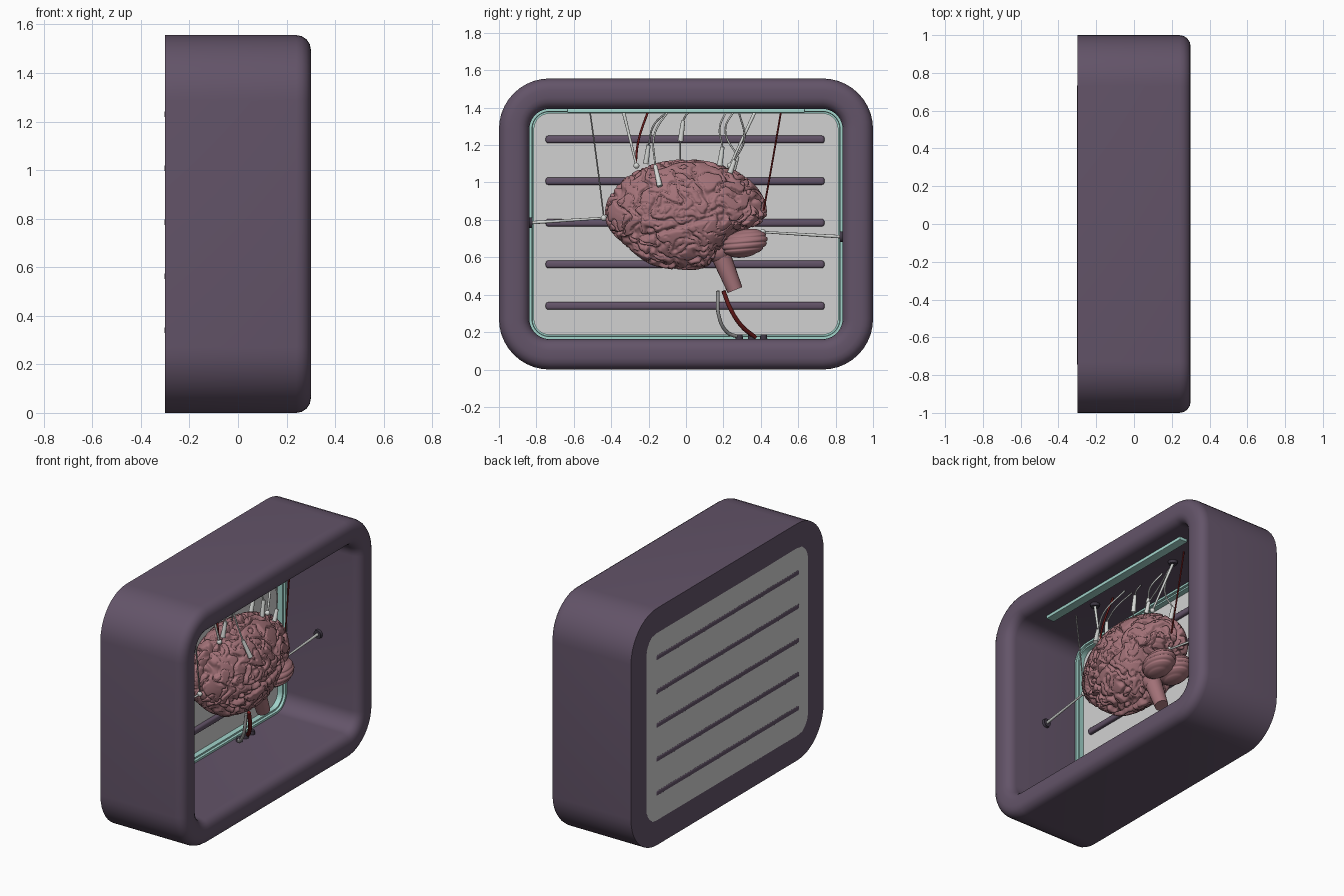
import bpy, bmesh, math
from mathutils import Vector, noise

cube = bpy.data.objects.get("Cube")
if cube:
    bpy.data.objects.remove(cube)


def material(name, *rgb):
    m = bpy.data.materials.new(name)
    m.use_nodes = True
    m.diffuse_color = (*rgb, 1)
    m.node_tree.nodes["Principled BSDF"].inputs["Base Color"].default_value = (*rgb, 1)
    return m


PURPLE = material("dusky purple", 0.125, 0.088, 0.14)
PANEL = material("pale grey", 0.64, 0.64, 0.64)
TEAL = material("pale teal", 0.36, 0.66, 0.6)
PINK = material("flesh pink", 0.37, 0.17, 0.19)
RED = material("dark red", 0.16, 0.012, 0.012)
WHITE = material("off white", 0.66, 0.68, 0.66)
GREY = material("cable grey", 0.36, 0.36, 0.36)
DARK = material("dark plum", 0.05, 0.04, 0.06)


def finish(name, bm, mat, angle=40):
    bmesh.ops.recalc_face_normals(bm, faces=bm.faces)
    me = bpy.data.meshes.new(name)
    bm.to_mesh(me)
    bm.free()
    me.materials.append(mat)
    for p in me.polygons:
        p.use_smooth = True
    me.set_sharp_from_angle(angle=math.radians(angle))
    ob = bpy.data.objects.new(name, me)
    bpy.context.collection.objects.link(ob)
    return ob


MID, HALF_Y, HALF_Z, RADIUS, ARC = 0.778, 1.0, 0.778, 0.27, 10


def loft(name, stages, mat, solid=False):
    """Sweep rounded rectangles, one per (x, inset); close into a ring or cap."""
    bm = bmesh.new()
    rings = []
    for x, inset in stages:
        r = max(RADIUS - inset, 0.02)
        ring = []
        for q, (sy, sz) in enumerate([(1, 1), (-1, 1), (-1, -1), (1, -1)]):
            for i in range(ARC + 1):
                a = math.pi / 2 * (q + i / ARC)
                ring.append(bm.verts.new((x,
                    sy * (HALF_Y - inset - r) + r * math.cos(a),
                    MID + sz * (HALF_Z - inset - r) + r * math.sin(a))))
        rings.append(ring)
    n = len(rings[0])
    for k in range(len(rings) - (1 if solid else 0)):
        a, b = rings[k], rings[(k + 1) % len(rings)]
        for i in range(n):
            j = (i + 1) % n
            bm.faces.new((a[i], a[j], b[j], b[i]))
    if solid:
        bm.faces.new(rings[0])
        bm.faces.new(rings[-1])
    return finish(name, bm, mat)


def box(name, center, size, mat, bevel=0.0):
    bm = bmesh.new()
    bmesh.ops.create_cube(bm, size=1)
    for v in bm.verts:
        v.co = Vector(center) + Vector(s * c for s, c in zip(size, v.co))
    if bevel:
        bmesh.ops.bevel(bm, geom=bm.edges[:], offset=bevel, segments=3,
                        profile=0.5, affect='EDGES')
    return finish(name, bm, mat)


def cone(name, a, b, r1, r2, mat, sides=14):
    a, b = Vector(a), Vector(b)
    bm = bmesh.new()
    bmesh.ops.create_cone(bm, cap_ends=True, segments=sides, radius1=r1,
                          radius2=r2, depth=(b - a).length)
    rot = (b - a).to_track_quat('Z', 'Y')
    for v in bm.verts:
        v.co = (a + b) / 2 + rot @ v.co
    return finish(name, bm, mat)


def ball(name, center, r, mat):
    bm = bmesh.new()
    bmesh.ops.create_uvsphere(bm, u_segments=14, v_segments=8, radius=r)
    bmesh.ops.translate(bm, verts=bm.verts, vec=center)
    return finish(name, bm, mat)


def cable(name, points, r, mat):
    cu = bpy.data.curves.new(name, 'CURVE')
    cu.dimensions = '3D'
    cu.bevel_depth, cu.bevel_resolution, cu.resolution_u = r, 2, 10
    cu.use_fill_caps = True
    sp = cu.splines.new('BEZIER')
    sp.bezier_points.add(len(points) - 1)
    for bp, p in zip(sp.bezier_points, points):
        bp.co = p
        bp.handle_left_type = bp.handle_right_type = 'AUTO'
    cu.materials.append(mat)
    ob = bpy.data.objects.new(name, cu)
    bpy.context.collection.objects.link(ob)
    return ob


# Case: rounded frame with soft front lip
WALL, LIP = 0.163, 0.06
lip = [(i * math.pi / 8) for i in range(5)]
outer = [(0.24 + LIP * math.sin(a), LIP * (1 - math.cos(a))) for a in lip]
inner = [(x, WALL - d) for x, d in reversed(outer)]
loft("case_frame", [(-0.3, 0)] + outer + inner + [(-0.3, WALL)], PURPLE)

# Back panel, its bars and the stepped trim
loft("back_panel", [(-0.3, WALL - 0.003), (-0.28, WALL - 0.003)], PANEL, solid=True)
for i in range(5):
    box(f"panel_bar_{i + 1}", (-0.28, -0.005, 0.34 + 0.2225 * i),
        (0.046, 1.49, 0.04), PURPLE, 0.013)
loft("panel_trim", [(-0.285, 0.158), (-0.23, 0.158), (-0.23, 0.176),
                    (-0.245, 0.178), (-0.245, 0.188), (-0.285, 0.188)], TEAL)
box("ceiling_strip", (0.137, 0, 1.383), (0.06, 1.27, 0.022), TEAL, 0.004)


# Brain: profiled ellipsoid with winding folds
def step(lo, hi, t):
    t = min(max((t - lo) / (hi - lo), 0), 1)
    return t * t * (3 - 2 * t)


def brain_point(d):
    x, y, z = d
    up = 0.285
    down = 0.29 - 0.18 * step(0.2, 0.65, y) - 0.06 * step(0.4, 0.9, -y)
    narrow = 1 - 0.14 * step(0.1, 1, -y)
    return Vector((0.21 * x * narrow, 0.427 * y, 0.83 + z * (up if z > 0 else down)))


bm = bmesh.new()
bmesh.ops.create_icosphere(bm, subdivisions=7, radius=1)
for v in bm.verts:
    d = v.co.normalized()
    p = brain_point(d)
    side = 1 if p.x > 0 else -1
    q = p * 9 + Vector((side * 7, 0, 0))
    q += 0.55 * noise.noise_vector(p * 13 + Vector((side * 3, 0, 0)))
    n = noise.noise(q)
    fold = math.exp(-(n / 0.085) ** 2)
    fine = math.exp(-(noise.noise(q * 1.7 + Vector((4, 9, 2))) / 0.07) ** 2)
    cut = 0.026 * max(fold, 0.6 * fine)
    # Split between hemispheres and the side groove above the temporal lobe
    cut += 0.05 * math.exp(-(p.x / 0.012) ** 2)
    groove = p.z - (0.73 + 0.3 * (p.y + 0.15))
    if -0.25 < p.y < 0.15:
        cut += 0.02 * math.exp(-(groove / 0.012) ** 2)
    out = Vector((d.x / 0.21, d.y / 0.43, d.z / 0.28)).normalized()
    v.co = p + out * (0.012 - cut)
finish("brain", bm, PINK, 180)

# Cerebellum lobes with layered ridges
for s, label in ((1, "left"), (-1, "right")):
    bm = bmesh.new()
    bmesh.ops.create_uvsphere(bm, u_segments=48, v_segments=64, radius=1)
    for v in bm.verts:
        d = v.co.copy()
        ridge = 1 - 0.07 * abs(math.cos(d.z * 8 + d.y * 1.2)) ** 6
        v.co = Vector((s * 0.065 + 0.09 * d.x * ridge, 0.315 + 0.122 * d.y * ridge,
                       0.675 + 0.075 * d.z + 0.02 * d.y))
    finish(f"cerebellum_{label}", bm, PINK, 180)

# Brain stem
cone("brain_stem", (0, 0.15, 0.7), (0, 0.262, 0.425), 0.058, 0.042, PINK, 20)
ball("stem_bulge", (0, 0.175, 0.635), 0.068, PINK)

# Support rods: mount on the case, shaft, ball tip on the brain
rods = {"front": ((0, -0.84, 0.785), (0.03, -0.44, 0.81)),
        "back": ((0, 0.84, 0.71), (0.06, 0.41, 0.735)),
        "top_front": ((0.03, -0.335, 1.392), (0.05, -0.265, 1.09)),
        "top_back": ((0, 0.37, 1.392), (0.05, 0.235, 1.09))}
for label, (a, b) in rods.items():
    a, b = Vector(a), Vector(b)
    axis = Vector((0, -math.copysign(1, a.y), 0)) if "top" not in label else Vector((0, 0, -1))
    cone(f"{label}_mount", a, a + axis * 0.018, 0.03, 0.026, DARK, 16)
    cone(f"{label}_rod", a + axis * 0.012, b, 0.009, 0.006, WHITE)
    ball(f"{label}_rod_tip", b, 0.016, WHITE)

# Electrode plugs with looping cables up to the ceiling
plugs = [((0.04, -0.215, 1.10), (0.05, -0.2, 1.20), (0.0, -0.17, 1.31), (-0.05, -0.08, 1.39)),
         ((0.19, -0.14, 0.98), (0.15, -0.165, 1.09), (0.09, -0.17, 1.25), (0.0, -0.09, 1.39)),
         ((-0.02, -0.03, 1.22), (-0.02, -0.015, 1.33), (-0.02, 0.0, 1.36), (-0.03, 0.03, 1.39)),
         ((0.05, 0.18, 1.09), (0.05, 0.195, 1.19), (0.02, 0.18, 1.29), (-0.04, 0.22, 1.39)),
         ((0.1, 0.235, 1.05), (0.1, 0.26, 1.12), (0.06, 0.31, 1.22), (-0.04, 0.28, 1.39)),
         ((-0.08, 0.25, 1.06), (-0.08, 0.275, 1.14), (-0.07, 0.21, 1.28), (-0.06, 0.26, 1.39))]
for i, (a, b, c, e) in enumerate(plugs, 1):
    cone(f"electrode_{i}", a, b, 0.015, 0.011, WHITE)
    cable(f"electrode_cable_{i}", [b, c, e], 0.005, GREY if i % 2 else WHITE)
cone("hanging_lead", (-0.02, -0.03, 1.12), (-0.02, -0.03, 1.23), 0.004, 0.004, GREY)

# Straight and red leads
cable("grey_lead", [(0.03, -0.44, 0.82), (0.03, -0.475, 1.1), (0.03, -0.515, 1.39)], 0.004, GREY)
cable("red_lead_back", [(0.05, 0.415, 0.85), (0.04, 0.46, 1.1), (0.03, 0.51, 1.39)], 0.005, RED)
cable("red_lead_front", [(0.05, -0.27, 1.09), (0.03, -0.255, 1.22), (0.0, -0.2, 1.39)], 0.006, RED)

# Tubes below the stem and their floor sockets
cable("grey_tube", [(-0.06, 0.17, 0.42), (-0.08, 0.175, 0.29), (-0.14, 0.22, 0.2),
                    (-0.2, 0.29, 0.172)], 0.01, GREY)
cable("red_tube", [(-0.06, 0.2, 0.42), (-0.08, 0.24, 0.32), (-0.13, 0.3, 0.23),
                   (-0.19, 0.37, 0.172)], 0.012, RED)
for i, y in enumerate((0.285, 0.35, 0.415)):
    cone(f"floor_socket_{i + 1}", (-0.19, y, 0.16), (-0.19, y, 0.188), 0.02, 0.017, DARK)
